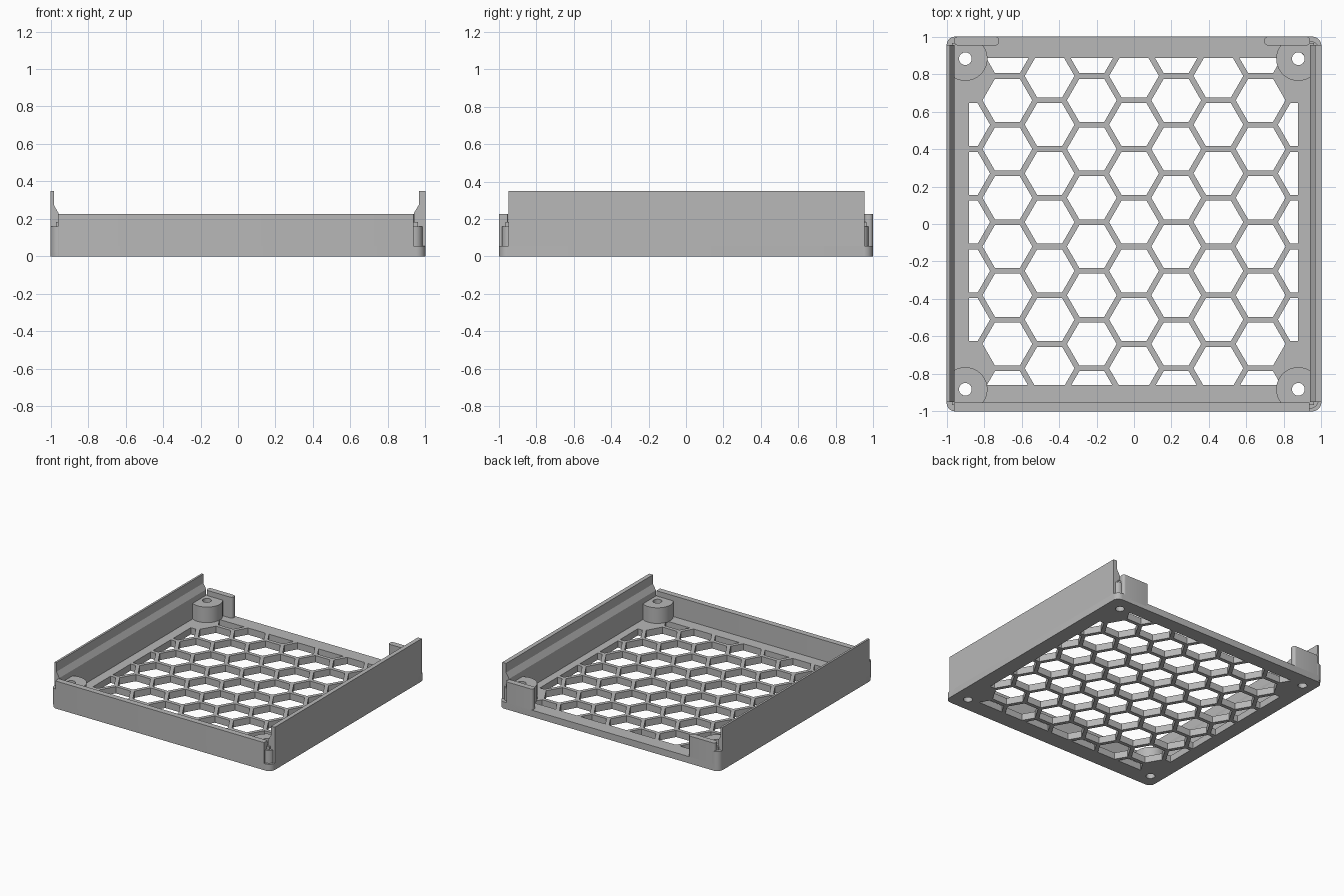
import bpy, bmesh, math
from mathutils import Vector

cube = bpy.data.objects.get("Cube")
if cube:
    bpy.data.objects.remove(cube)

grey = bpy.data.materials.new("light grey plastic")
grey.use_nodes = True
colour = (0.48, 0.48, 0.48, 1)
grey.diffuse_color = colour
grey.node_tree.nodes["Principled BSDF"].inputs["Base Color"].default_value = colour

FLOOR = 0.055
WINDOW = (-0.88, 0.875, -0.86, 0.885)
SCREWS = [(x, y) for x in (-0.9, 0.877) for y in (-0.882, 0.882)]


def finish(name, bm):
    bmesh.ops.recalc_face_normals(bm, faces=bm.faces)
    mesh = bpy.data.meshes.new(name)
    bm.to_mesh(mesh)
    bm.free()
    mesh.materials.append(grey)
    obj = bpy.data.objects.new(name, mesh)
    bpy.context.collection.objects.link(obj)
    return obj


def add_prism(bm, points, depth):
    """Extrude a closed outline along the depth vector."""
    face = bm.faces.new([bm.verts.new(p) for p in points])
    out = bmesh.ops.extrude_face_region(bm, geom=[face])
    verts = [v for v in out["geom"] if isinstance(v, bmesh.types.BMVert)]
    bmesh.ops.translate(bm, verts=verts, vec=depth)


def prism(name, points, depth):
    bm = bmesh.new()
    add_prism(bm, points, depth)
    return finish(name, bm)


def circle(cx, cy, r, z, n):
    return [(cx + r * math.cos(math.tau * i / n), cy + r * math.sin(math.tau * i / n), z)
            for i in range(n)]


def rounded(x0, x1, y0, y1, z, r, steps=6):
    """Outline of a rectangle with rounded corners."""
    pts = []
    for k, (cx, cy) in enumerate([(x1 - r, y1 - r), (x0 + r, y1 - r),
                                  (x0 + r, y0 + r), (x1 - r, y0 + r)]):
        for i in range(steps + 1):
            a = math.pi / 2 * (k + i / steps)
            pts.append((cx + r * math.cos(a), cy + r * math.sin(a), z))
    return pts


def slab(name, x0, x1, y0, y1, z0, z1, r):
    return prism(name, rounded(x0, x1, y0, y1, z0, r), (0, 0, z1 - z0))


def clip(points, x0, x1, y0, y1):
    """Trim a flat outline to a rectangle."""
    for axis, limit, sign in ((0, x0, 1), (0, x1, -1), (1, y0, 1), (1, y1, -1)):
        out = []
        for i, p in enumerate(points):
            a, b = Vector(points[i - 1]), Vector(p)
            da, db = sign * (a[axis] - limit), sign * (b[axis] - limit)
            if da * db < 0:
                out.append(a.lerp(b, da / (da - db)))
            if db >= 0:
                out.append(b)
        points = out
    return points


def cut(obj, cutter):
    mod = obj.modifiers.new("cut", "BOOLEAN")
    mod.operation = "DIFFERENCE"
    mod.solver = "EXACT"
    mod.object = cutter
    graph = bpy.context.evaluated_depsgraph_get()
    mesh = bpy.data.meshes.new_from_object(obj.evaluated_get(graph))
    obj.modifiers.clear()
    obj.data = mesh


# Floor plate with rounded corners
floor = slab("floor_grille", -1, 1, -1, 1, 0, FLOOR, 0.05)

# Honeycomb openings, trimmed to the window
pitch, rib = 0.26, 0.03
radius = (pitch - rib) / math.sqrt(3)
bm = bmesh.new()
for col in range(-4, 5):
    for row in range(-5, 6):
        cx = col * pitch * math.sqrt(3) / 2
        cy = 0.01 + (row + (col % 2) / 2) * pitch
        if any(math.hypot(cx - x, cy - y) < 0.125 for x, y in SCREWS):
            continue
        cell = clip(circle(cx, cy, radius, -0.1, 6), *WINDOW)
        if len(cell) > 2:
            add_prism(bm, cell, (0, 0, 0.3))
honeycomb = finish("honeycomb_cutter", bm)
cut(floor, honeycomb)

# Screw holes through floor and bosses
bm = bmesh.new()
for x, y in SCREWS:
    add_prism(bm, circle(x, y, 0.034, -0.1, 32), (0, 0, 0.5))
holes = finish("screw_hole_cutter", bm)
cut(floor, holes)
for x, y in SCREWS:
    name = ("front" if y < 0 else "back") + ("_right" if x < 0 else "_left") + "_screw_boss"
    outline = clip(circle(x, y, 0.118, FLOOR - 0.002, 64), -0.97, 0.96, -0.965, 0.965)
    boss = prism(name, outline, (0, 0, 0.13))
    cut(boss, holes)
for helper in (honeycomb, holes):
    bpy.data.objects.remove(helper)

# Tall side walls with a thin lip above a sloped shoulder
for name, side, lip, inner in (("right_wall", -1, 0.983, 0.957), ("left_wall", 1, 0.965, 0.938)):
    profile = [(1, 0), (1, 0.35), (lip, 0.35), (lip, 0.275), (inner, 0.23), (inner, 0)]
    prism(name, [(side * x, -0.95, z) for x, z in profile], (0, 1.905, 0))

# Low front wall
slab("front_wall", -0.96, 0.936, -1, -0.953, 0, 0.226, 0.002)

# Corner posts joining the walls, set back on the left
slab("front_right_corner", -1, -0.9, -1, -0.9, 0.02, 0.16, 0.045)
slab("front_left_corner", 0.89, 0.985, -0.985, -0.89, 0.02, 0.16, 0.045)
slab("back_right_corner", -1, -0.9, 0.9, 1, 0.02, 0.16, 0.045)
slab("back_left_corner", 0.89, 0.985, 0.89, 0.975, 0.02, 0.16, 0.04)

# Short clips at the open back
slab("back_right_clip", -0.96, -0.72, 0.953, 1, 0.03, 0.226, 0.02)
slab("back_left_clip", 0.695, 0.94, 0.953, 1, 0.03, 0.226, 0.02)

# Smooth the round parts, keep edges crisp
bpy.ops.object.select_all(action="DESELECT")
for obj in bpy.context.collection.objects:
    if obj.type == "MESH" and grey.name in obj.data.materials:
        obj.select_set(True)
        bpy.context.view_layer.objects.active = obj
bpy.ops.object.shade_smooth_by_angle(angle=math.radians(30))
